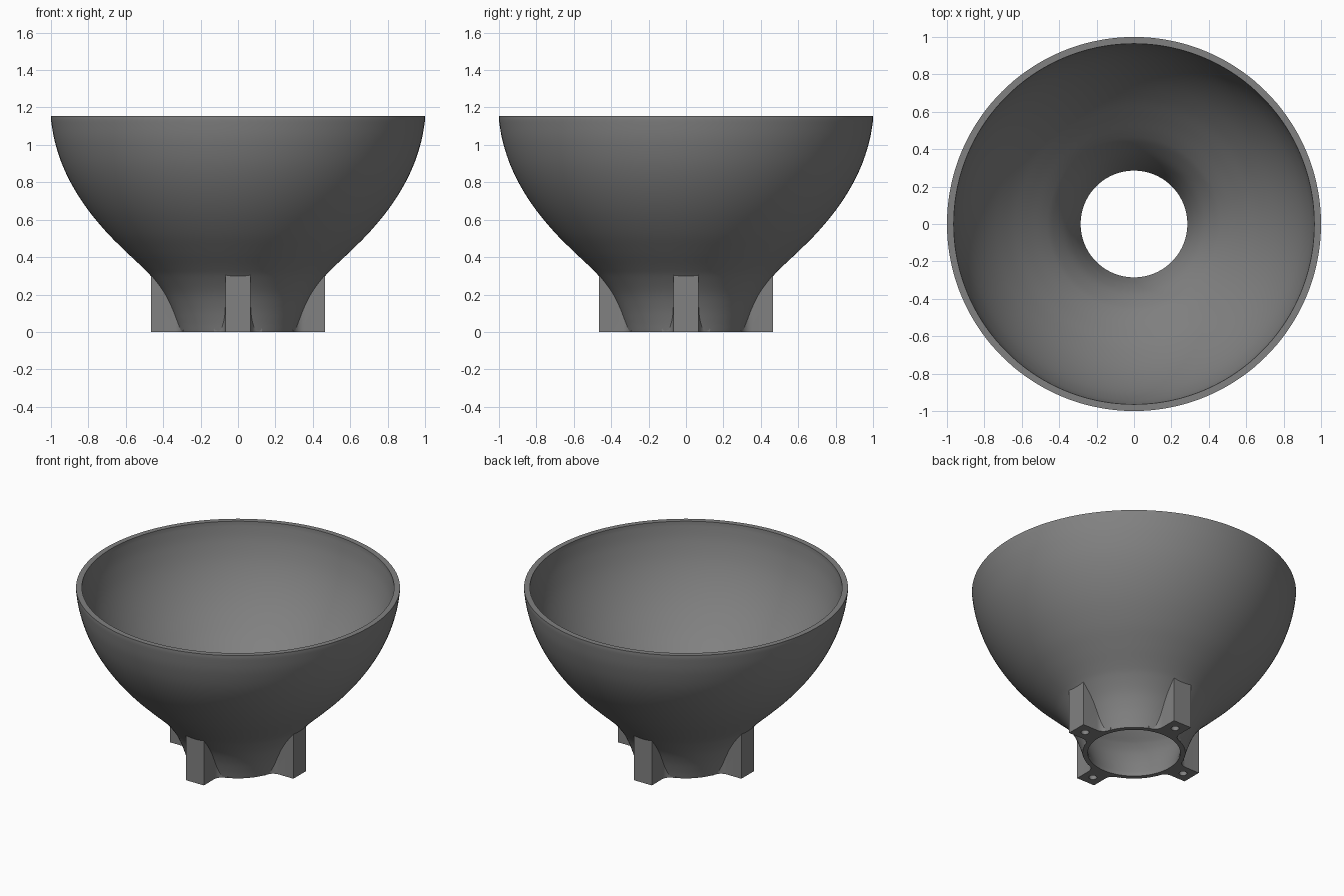
import bpy, bmesh, math
from mathutils import Vector, Matrix

if "Cube" in bpy.data.objects:
    bpy.data.objects.remove(bpy.data.objects["Cube"])

SEG = 144
WALL = 0.036

grey = bpy.data.materials.new("mid grey")
grey.diffuse_color = (0.22, 0.22, 0.22, 1)
grey.use_nodes = True
grey.node_tree.nodes["Principled BSDF"].inputs["Base Color"].default_value = grey.diffuse_color


def smooth_profile(pts, n=5):
    """Catmull-Rom curve through (radius, z) points."""
    p = [Vector(q) for q in pts]
    p = [2 * p[0] - p[1]] + p + [2 * p[-1] - p[-2]]
    out = []
    for a, b, c, d in zip(p, p[1:], p[2:], p[3:]):
        for i in range(n):
            t = i / n
            out.append(0.5 * (2 * b + (c - a) * t + (2 * a - 5 * b + 4 * c - d) * t * t
                              + (3 * b - a - 3 * c + d) * t ** 3))
    return out + [p[-2]]


def finish(name, bm):
    bmesh.ops.recalc_face_normals(bm, faces=bm.faces)
    me = bpy.data.meshes.new(name)
    bm.to_mesh(me)
    bm.free()
    me.materials.append(grey)
    ob = bpy.data.objects.new(name, me)
    bpy.context.collection.objects.link(ob)
    return ob


def lathe(name, profile):
    """Closed solid of revolution with flat caps."""
    bm = bmesh.new()
    rings = [[bm.verts.new((r * math.cos(k * math.tau / SEG), r * math.sin(k * math.tau / SEG), z))
              for k in range(SEG)] for r, z in profile]
    for lo, hi in zip(rings, rings[1:]):
        for k in range(SEG):
            j = (k + 1) % SEG
            bm.faces.new((lo[k], lo[j], hi[j], hi[k]))
    bm.faces.new(rings[0][::-1])
    bm.faces.new(rings[-1])
    return finish(name, bm)


def boolean(target, other, op):
    m = target.modifiers.new(other.name, 'BOOLEAN')
    m.operation, m.object, m.solver = op, other, 'EXACT'
    bpy.context.view_layer.objects.active = target
    bpy.ops.object.modifier_apply(modifier=m.name)
    bpy.data.objects.remove(other)


# bowl body: outer curve, and the hollow as its inward offset
outer = smooth_profile([(0.317, 0), (0.333, 0.055), (0.36, 0.13), (0.40, 0.21), (0.46, 0.292),
                        (0.51, 0.345), (0.60, 0.43), (0.70, 0.53), (0.80, 0.65), (0.88, 0.772),
                        (0.94, 0.895), (0.98, 1.02), (0.998, 1.12), (1.0, 1.155)])
inner = []
for i, p in enumerate(outer):
    t = (outer[min(i + 1, len(outer) - 1)] - outer[max(i - 1, 0)]).normalized()
    inner.append(p + WALL * Vector((-t.y, t.x)))
inner = ([Vector((0.28, -0.05)), Vector((0.286, 0))] + [p for p in inner if 0.02 < p.y < 1.14]
         + [Vector((0.964, 1.155)), Vector((0.964, 1.25))])
bowl = lathe("bowl", outer)
hollow = lathe("hollow_cutter", inner)

# mounting lug outline: square post that flares into the neck with a fillet
W, R, Y0, TIP = 0.068, 0.06, 0.355, 0.465
half = [(W, TIP)] + [(W + R - R * math.cos(a), Y0 - R * math.sin(a))
                     for a in (i * math.pi / 16 for i in range(9))] + [(W + R, 0.24)]
outline = half + [(-x, y) for x, y in reversed(half)]

for k in range(4):
    turn = Matrix.Rotation(k * math.pi / 2, 4, 'Z')
    bm = bmesh.new()
    base = bm.faces.new([bm.verts.new((x, y, 0)) for x, y in outline])
    top = bmesh.ops.extrude_face_region(bm, geom=[base])["geom"]
    bmesh.ops.translate(bm, vec=(0, 0, 0.305), verts=[v for v in top if isinstance(v, bmesh.types.BMVert)])
    bmesh.ops.transform(bm, matrix=turn, verts=bm.verts)
    boolean(bowl, finish("lug", bm), 'UNION')

boolean(bowl, hollow, 'DIFFERENCE')

# screw holes in the underside of the lugs
for k in range(4):
    bm = bmesh.new()
    bmesh.ops.create_cone(bm, cap_ends=True, segments=24, radius1=0.025, radius2=0.025, depth=0.4,
                          matrix=Matrix.Rotation(k * math.pi / 2, 4, 'Z') @ Matrix.Translation((0, 0.395, 0)))
    boolean(bowl, finish("hole_cutter", bm), 'DIFFERENCE')

bowl.select_set(True)
bpy.context.view_layer.objects.active = bowl
bpy.ops.object.shade_smooth_by_angle(angle=math.radians(25))
